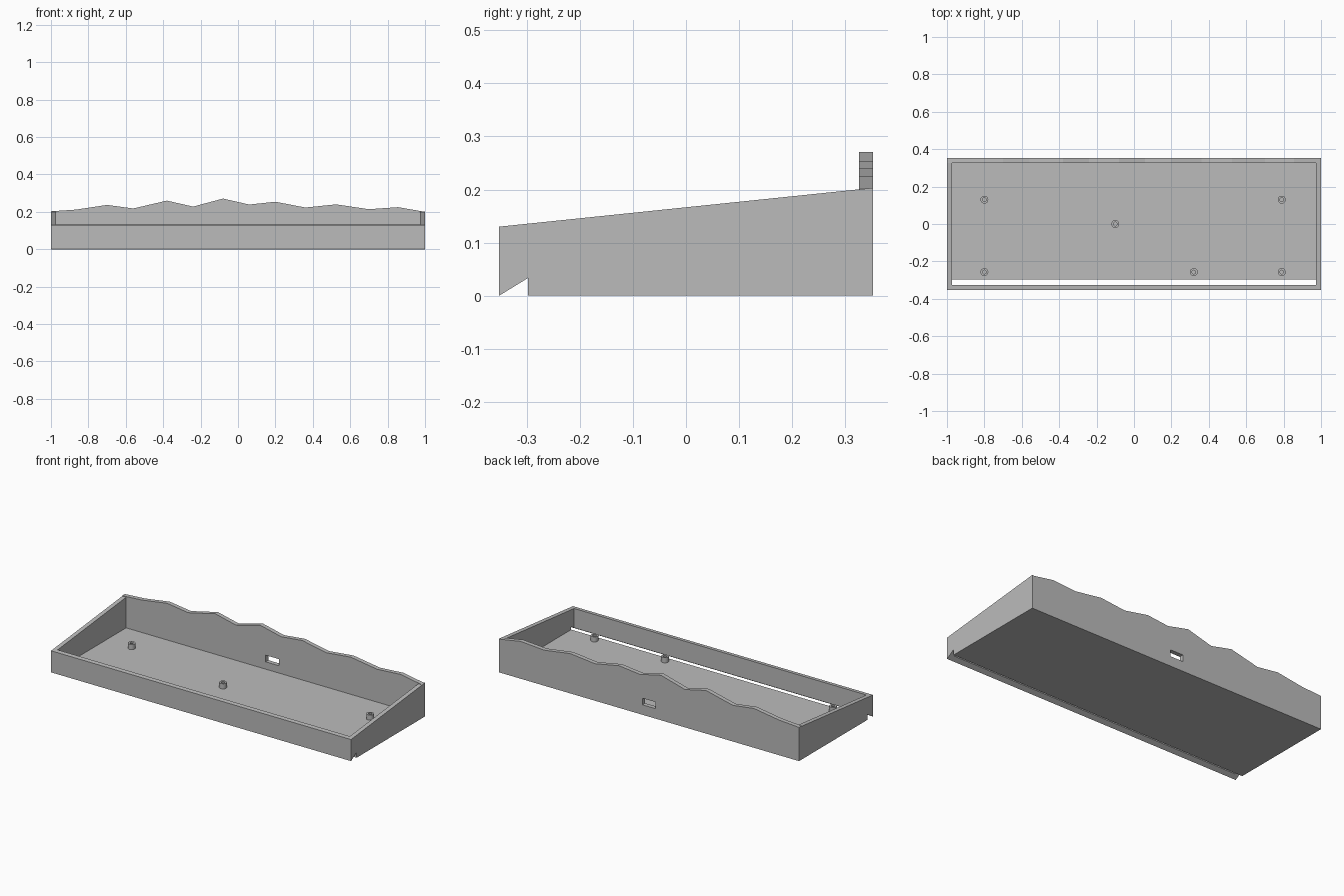
import bpy, bmesh, math

if "Cube" in bpy.data.objects:
    bpy.data.objects.remove(bpy.data.objects["Cube"])

W, D, T = 1.0, 0.352, 0.026          # half width, half depth, wall thickness
FLOOR = 0.016
FRONT_H, BACK_H = 0.13, 0.203

grey = bpy.data.materials.new("grey plastic")
grey.diffuse_color = (0.5, 0.5, 0.5, 1)
grey.use_nodes = True
grey.node_tree.nodes["Principled BSDF"].inputs["Base Color"].default_value = grey.diffuse_color


def finish(bm, name):
    bmesh.ops.recalc_face_normals(bm, faces=bm.faces)
    me = bpy.data.meshes.new(name)
    bm.to_mesh(me)
    bm.free()
    me.materials.append(grey)
    ob = bpy.data.objects.new(name, me)
    bpy.context.collection.objects.link(ob)
    return ob


def prism(name, profile, a, b, axis):
    """Extrude a (y, z) profile along x, or an (x, z) profile along y."""
    bm = bmesh.new()
    put = (lambda u, v: (a, u, v)) if axis == 'x' else (lambda u, v: (u, a, v))
    face = bm.faces.new([bm.verts.new(put(u, v)) for u, v in profile])
    ext = bmesh.ops.extrude_face_region(bm, geom=[face])
    move = (b - a, 0, 0) if axis == 'x' else (0, b - a, 0)
    verts = [g for g in ext['geom'] if isinstance(g, bmesh.types.BMVert)]
    bmesh.ops.translate(bm, verts=verts, vec=move)
    return finish(bm, name)


def box(name, x, y0, y1, z0, z1):
    return prism(name, [(y0, z0), (y1, z0), (y1, z1), (y0, z1)], -x, x, 'x')


def boolean(ob, other, operation, keep=False):
    mod = ob.modifiers.new("cut", 'BOOLEAN')
    mod.operation, mod.object, mod.solver = operation, other, 'EXACT'
    bpy.context.view_layer.objects.active = ob
    bpy.ops.object.modifier_apply(modifier=mod.name)
    if not keep:
        bpy.data.objects.remove(other, do_unlink=True)


def standoff(name, x, y):
    """Hollow screw post turned from a small rectangular section."""
    section = [(0.01, FLOOR), (0.021, FLOOR), (0.021, 0.047), (0.01, 0.047)]
    bm = bmesh.new()
    n = 24
    rings = []
    for i in range(n):
        c, s = math.cos(math.tau * i / n), math.sin(math.tau * i / n)
        rings.append([bm.verts.new((x + r * c, y + r * s, z)) for r, z in section])
    for i in range(n):
        p, q = rings[i], rings[(i + 1) % n]
        for k in range(4):
            bm.faces.new((p[k], p[(k + 1) % 4], q[(k + 1) % 4], q[k]))
    ob = finish(bm, name)
    bpy.context.view_layer.objects.active = ob
    ob.select_set(True)
    bpy.ops.object.shade_smooth_by_angle()
    ob.select_set(False)


# Wedge-shaped body with the undercut along the front edge
shell = prism("lower_tray", [(-D, 0), (-0.298, 0.033), (-0.298, 0), (D, 0),
                             (D, BACK_H), (-D, FRONT_H)], -W, W, 'x')
# Hollow interior; it opens into the undercut and leaves the front slot
boolean(shell, box("cavity_cutter", W - T, -D + T, D - T, FLOOR, 0.5), 'DIFFERENCE')

# Wavy crest on the back wall
crest = [(-1, 0.203), (-0.866, 0.212), (-0.7, 0.237), (-0.56, 0.218),
         (-0.38, 0.26), (-0.24, 0.228), (-0.08, 0.271), (0.06, 0.239),
         (0.2, 0.254), (0.36, 0.223), (0.524, 0.24), (0.7, 0.214),
         (0.856, 0.225), (1, 0.2)]
boolean(shell, prism("crest", [(-1, 0.17)] + crest + [(1, 0.17)],
                     D - T, D, 'y'), 'UNION')

# Cable port through the back wall
boolean(shell, box("port_cutter", 0.044, 0.28, 0.4, 0.06, 0.1), 'DIFFERENCE')

# Split the case along the sloping seam into tray and upper frame
slope = (0.14 - 0.065) / (2 * D)
seam = prism("seam_cutter", [(-0.5, 0.065 - slope * (0.5 - D)),
                             (0.5, 0.14 + slope * (0.5 - D)),
                             (0.5, 0.6), (-0.5, 0.6)], -1.2, 1.2, 'x')
frame = shell.copy()
frame.data = shell.data.copy()
frame.name = "upper_frame"
bpy.context.collection.objects.link(frame)
boolean(frame, seam, 'INTERSECT', keep=True)
boolean(shell, seam, 'DIFFERENCE')

# Screw posts on the floor
for i, (x, y) in enumerate([(-0.8, 0.13), (-0.8, -0.257), (-0.1, 0.0),
                            (0.32, -0.257), (0.79, 0.13), (0.79, -0.257)]):
    standoff(f"screw_post_{i + 1}", x, y)
